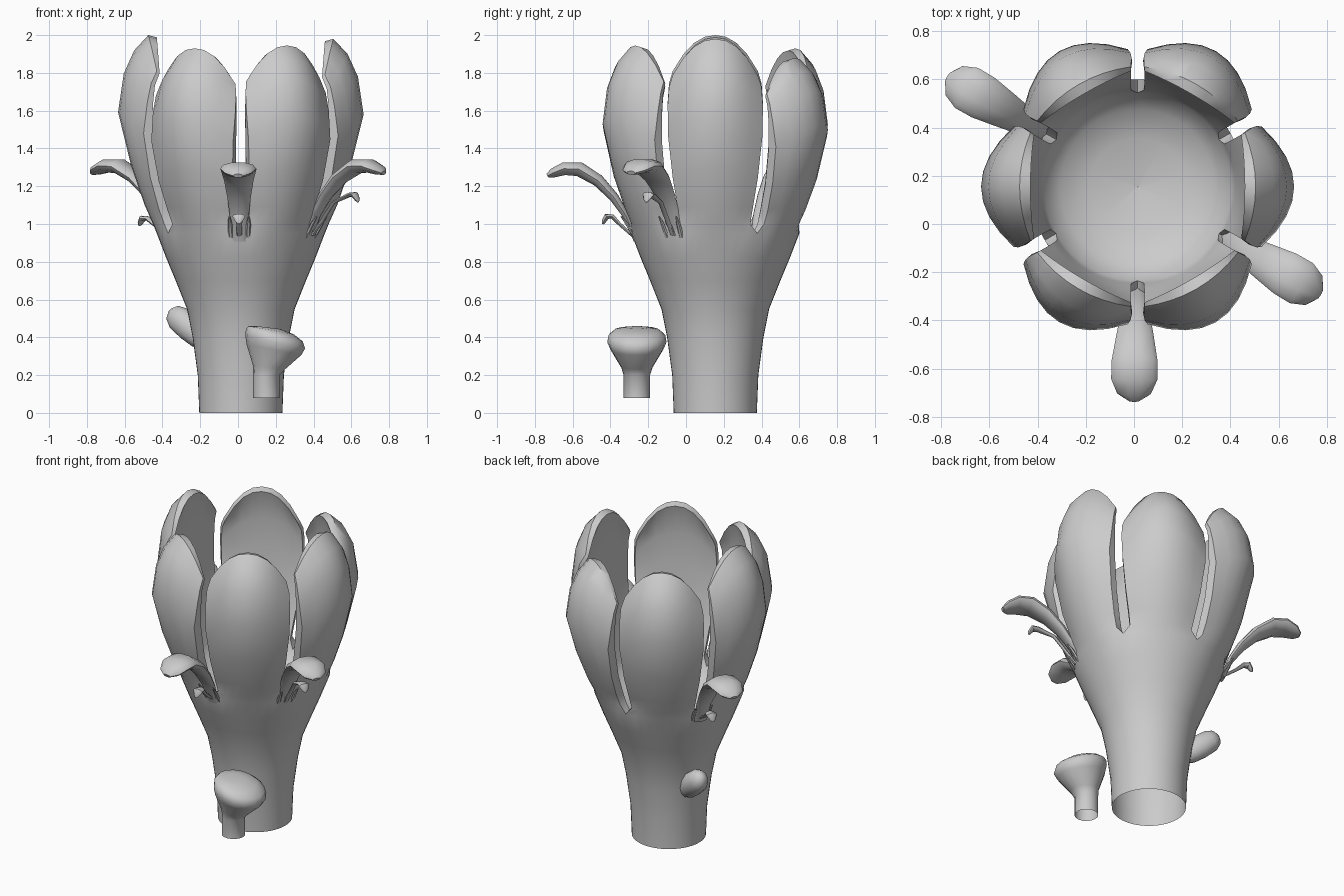
import bpy, bmesh, math
from mathutils import Vector

if "Cube" in bpy.data.objects:
    bpy.data.objects.remove(bpy.data.objects["Cube"])

C = Vector((0.015, 0.155, 0))  # flower axis


def finish(name, bm, angle=40):
    bmesh.ops.remove_doubles(bm, verts=bm.verts, dist=0.0005)
    bmesh.ops.recalc_face_normals(bm, faces=bm.faces)
    me = bpy.data.meshes.new(name)
    bm.to_mesh(me)
    bm.free()
    ob = bpy.data.objects.new(name, me)
    bpy.context.collection.objects.link(ob)
    bpy.ops.object.select_all(action='DESELECT')
    ob.select_set(True)
    bpy.context.view_layer.objects.active = ob
    bpy.ops.object.shade_smooth_by_angle(angle=math.radians(angle))
    return ob


def loft(name, rings, cap_start=True, angle=40):
    bm = bmesh.new()
    vs = [[bm.verts.new(p) for p in r] for r in rings]
    n = len(vs[0])
    for a, b in zip(vs, vs[1:]):
        for i in range(n):
            bm.faces.new((a[i], a[(i + 1) % n], b[(i + 1) % n], b[i]))
    if cap_start:
        bm.faces.new(vs[0][::-1])
    bm.faces.new(vs[-1])
    return finish(name, bm, angle)


def grid_faces(bm, rows):
    for a, b in zip(rows, rows[1:]):
        for i in range(len(a) - 1):
            bm.faces.new((a[i], a[i + 1], b[i + 1], b[i]))


# Flower cup: base rows (z, radius), open at the bottom
BASE = [(0, .22), (.2, .228), (.4, .255), (.55, .285), (.7, .345), (.82, .395), (.95, .445)]
# Petal rows: z, outer radius, half width, outer edge drop, inner radius, inner edge drop
PETAL = [(1.0, .465, .185, .06, .405, .045), (1.1, .51, .198, .075, .425, .04),
         (1.3, .58, .225, .10, .45, .02), (1.58, .65, .25, .135, .475, .01),
         (1.78, .62, .252, .125, .475, .01), (1.9, .565, .245, .09, .465, .01),
         (1.98, .49, .225, .045, .445, .015)]
FLOOR = [(.80, .001), (.82, .2), (.87, .32)]
TIPS = {0: 1.98, 60: 1.88, 120: 1.93, 180: 2.0, 240: 1.93, 300: 1.945}
US = [i / 4 - 1 for i in range(9)]


def arc(bm, ang, z, r):
    return [bm.verts.new(C + Vector((r * math.cos(ang + u * math.pi / 6),
                                     r * math.sin(ang + u * math.pi / 6), z))) for u in US]


def petal_row(bm, ang, row, tip, inside):
    z, r, w, k = row[:4]
    if inside:
        r, k, w = row[4], row[5], w * .96
    d = Vector((math.cos(ang), math.sin(ang), 0))
    s = Vector((-d.y, d.x, 0))
    v = (z - 1) / .98
    out = []
    for u in US:
        top = tip - .19 * abs(u) ** 2.2 - (.012 if inside else 0)
        out.append(bm.verts.new(C + d * (r - k * u * u) + s * w * u
                                + Vector((0, 0, 1 + (top - 1) * v))))
    return out


bm = bmesh.new()
for deg, tip in TIPS.items():
    a = math.radians(deg)
    base = [arc(bm, a, z, r) for z, r in BASE]
    outer = base[-1:] + [petal_row(bm, a, p, tip, False) for p in PETAL]
    floor = [arc(bm, a, z, r) for z, r in FLOOR]
    inner = [arc(bm, a, .94, .39)] + [petal_row(bm, a, p, tip, True) for p in PETAL]
    grid_faces(bm, base)
    grid_faces(bm, outer)
    grid_faces(bm, floor + inner)
    for e in (0, -1):
        grid_faces(bm, [[o[e], i[e]] for o, i in zip(outer, inner)])
    grid_faces(bm, [outer[-1], inner[-1]])
finish("flower_cup", bm, 50)


def ribbon(name, deg, pts, n=10):
    """Elliptical sweep through (radius, z, half width, half thickness)."""
    a = math.radians(deg)
    d = Vector((math.cos(a), math.sin(a), 0))
    s = Vector((-d.y, d.x, 0))
    rings = []
    for i, (r, z, w, t) in enumerate(pts):
        p, q = pts[max(i - 1, 0)], pts[min(i + 1, len(pts) - 1)]
        tan = (d * (q[0] - p[0]) + Vector((0, 0, q[1] - p[1]))).normalized()
        nor = tan.cross(s)
        rings.append([C + d * r + Vector((0, 0, z)) + s * w * math.cos(2 * math.pi * j / n)
                      + nor * t * math.sin(2 * math.pi * j / n) for j in range(n)])
    return loft(name, rings)


# Curling leaves and the small hooked strands beneath them
LEAF = [(.42, .91, .04, .012), (.47, 1.04, .05, .018), (.535, 1.14, .062, .026), (.62, 1.23, .078, .034),
        (.72, 1.29, .095, .04), (.80, 1.293, .096, .036), (.86, 1.27, .07, .026), (.888, 1.255, .025, .012)]
for name, deg, dr, hook in (("front", -91, 0, (.575, 1.04)), ("right", -30.5, -.01, (.70, 1.155)),
                            ("left", 150, .02, (.60, 1.03))):
    ribbon("leaf_" + name, deg, [(r + dr, z + (.015 if deg != -91 else .0), w, t) for r, z, w, t in LEAF])
    hr, hz = hook
    ribbon("hook_" + name, deg,
           [(.44, .94, .015, .008), ((.44 + hr) / 2, hz - .04, .015, .009), (hr - .03, hz, .026, .012),
            (hr, hz, .034, .016), (hr + .015, hz - .025, .02, .012), (hr + .02, hz - .04, .006, .005)], 8)
    for side in (-6, 6):
        ribbon("strand_" + name, deg + side, [(.43, .93, .014, .008), (.47, 1.0, .012, .008),
                                              (.50, 1.04, .005, .004)], 6)

# Side bud on the stem
ribbon("bud", 153, [(.18, .36, .04, .045), (.25, .41, .058, .07), (.31, .455, .065, .075),
                    (.37, .50, .06, .07), (.405, .53, .042, .048), (.42, .542, .012, .014)], 12)

# Small mushroom-like cup at the front: (x, z, x radius, y radius, slope)
CUP = [(.15, .08, .07, .07, 0), (.15, .2, .07, .07, 0), (.165, .24, .085, .083, -.1),
       (.19, .335, .145, .14, -.2), (.197, .375, .158, .157, -.22), (.192, .412, .15, .15, -.22),
       (.175, .438, .12, .12, -.18), (.16, .452, .06, .06, -.12)]
loft("small_cup", [[Vector((x + rx * math.cos(t), -.26 + ry * math.sin(t), z + sl * rx * math.cos(t)))
                    for t in (2 * math.pi * j / 16 for j in range(16))] for x, z, rx, ry, sl in CUP],
     False, 60)
